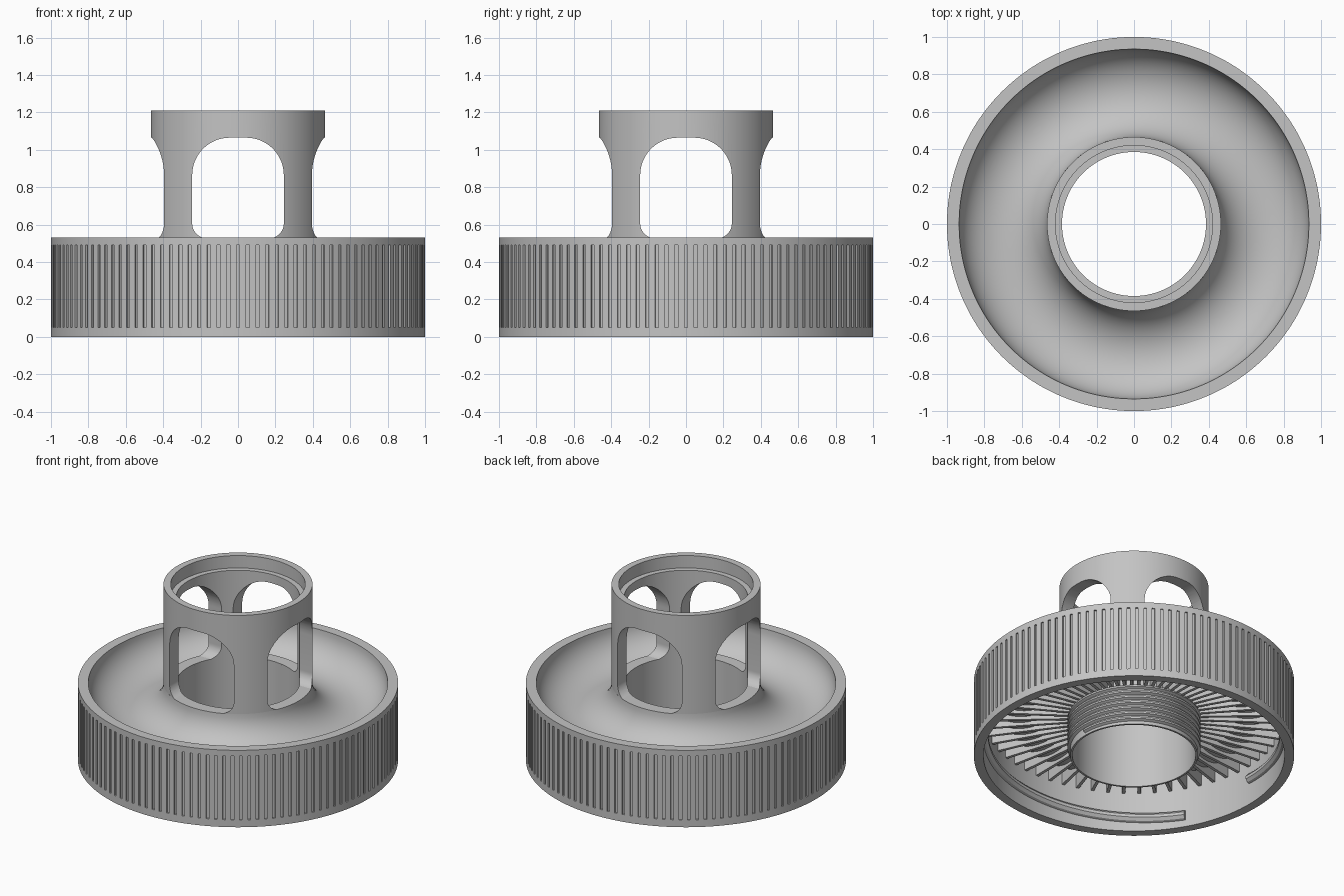
import bpy, bmesh
from math import sin, cos, pi, radians, degrees, atan2, hypot
from mathutils import Matrix

if "Cube" in bpy.data.objects:
    bpy.data.objects.remove(bpy.data.objects["Cube"])

grey = bpy.data.materials.new("plain_grey")
grey.use_nodes = True
colour = (0.55, 0.55, 0.55, 1)
grey.diffuse_color = colour
grey.node_tree.nodes["Principled BSDF"].inputs["Base Color"].default_value = colour


def make_object(name, bm):
    bmesh.ops.recalc_face_normals(bm, faces=bm.faces)
    mesh = bpy.data.meshes.new(name)
    bm.to_mesh(mesh)
    bm.free()
    mesh.materials.append(grey)
    obj = bpy.data.objects.new(name, mesh)
    bpy.context.collection.objects.link(obj)
    return obj


def smooth(obj):
    bpy.ops.object.select_all(action='DESELECT')
    obj.select_set(True)
    bpy.context.view_layer.objects.active = obj
    bpy.ops.object.shade_smooth_by_angle(angle=radians(30))


def bridge(bm, rings, closed):
    """Skin consecutive closed sections; cap the ends of an open run."""
    pairs = list(zip(rings, rings[1:]))
    if closed:
        pairs.append((rings[-1], rings[0]))
    n = len(rings[0])
    for a, b in pairs:
        for j in range(n):
            k = (j + 1) % n
            bm.faces.new((a[j], b[j], b[k], a[k]))
    if not closed:
        bm.faces.new(rings[0])
        bm.faces.new(rings[-1])


def ring_at(bm, profile, angle):
    return [bm.verts.new((r * cos(angle), r * sin(angle), z)) for r, z in profile]


def lathe(profile, steps):
    bm = bmesh.new()
    rings = [ring_at(bm, profile, 2 * pi * (i - 0.5) / steps) for i in range(steps)]
    bridge(bm, rings, True)
    return bm


def helix(bm, section, start, sweep, z0, z1, steps):
    rings = []
    for i in range(steps + 1):
        f = i / steps
        z = z0 + (z1 - z0) * f
        rings.append(ring_at(bm, [(r, z + dz) for r, dz in section],
                             radians(start + sweep * f)))
    bridge(bm, rings, False)


TOP = 0.53      # height of the cap rim and the window sills
BORE = 0.385    # radius of the through hole


def trough(a, b, t0, t1, n=24):
    """Half-ellipse cross-section of the annular dish."""
    return [(0.7 + a * cos(t), TOP - b * sin(t))
            for t in (t0 + (t1 - t0) * i / n for i in range(n + 1))]


# Cap: neck, dish underside, skirt and dish in one turned profile
cap_profile = [(BORE, TOP), (BORE, 0), (0.398, 0), (0.398, 0.43)]
cap_profile += trough(0.265, 0.24, 2.8, 0.437)
cap_profile += [(0.94, 0), (1, 0), (1, 0.05), (1, 0.49), (1, TOP)]
cap_profile += trough(0.235, 0.21, 0, pi)
bm = lathe(cap_profile, 360)

# Shallow grip grooves around the skirt
grooves = []
for f in bm.faces:
    c = f.calc_center_median()
    if hypot(c.x, c.y) > 0.99 and 0.1 < c.z < 0.4:
        if round(degrees(atan2(c.y, c.x))) % 3 == 0:
            grooves.append(f)
sunk = bmesh.ops.extrude_discrete_faces(bm, faces=grooves)["faces"]
for v in {v for f in sunk for v in f.verts}:
    v.co.x *= 0.99
    v.co.y *= 0.99
smooth(make_object("cap_body", bm))

# Collar tube with a counterbored mouth
collar = make_object("window_collar", lathe(
    [(BORE, 0.52), (0.465, 0.52), (0.465, 1.21), (0.42, 1.21),
     (0.42, 1.125), (BORE, 1.125)], 144))


# Rounded window outline, swept through the collar in both directions
def window_outline(half=0.245, low=0.527, high=1.065):
    points = []
    for cx, cz, rad, first in ((1, high, 0.2, 0), (-1, high, 0.2, 90),
                               (-1, low, 0.08, 180), (1, low, 0.08, 270)):
        x = cx * (half - rad)
        z = cz - rad if cz == high else cz + rad
        for i in range(13):
            t = radians(first + 90 * i / 12)
            points.append((x + rad * cos(t), z + rad * sin(t)))
    return points


for turn in (0, 90):
    bm = bmesh.new()
    bridge(bm, [[bm.verts.new((x, y, z)) for x, z in window_outline()]
                for y in (-0.6, 0.6)], False)
    bmesh.ops.rotate(bm, verts=bm.verts, matrix=Matrix.Rotation(radians(turn), 3, 'Z'))
    cutter = make_object("window_cutter", bm)
    cutter.hide_render = True
    cut = collar.modifiers.new("windows", 'BOOLEAN')
    cut.operation = 'DIFFERENCE'
    cut.solver = 'EXACT'
    cut.object = cutter
    bpy.ops.object.select_all(action='DESELECT')
    collar.select_set(True)
    bpy.context.view_layer.objects.active = collar
    bpy.ops.object.modifier_apply(modifier=cut.name)
    bpy.data.objects.remove(cutter)
smooth(collar)

# Radial stiffening ribs beneath the dish
rib_profile = trough(0.25, 0.225, 2.85, 0.3, 16) + [(0.945, 0.27), (0.393, 0.27), (0.393, 0.42)]
bm = bmesh.new()
for i in range(60):
    bridged = [[bm.verts.new((r, y, z)) for r, z in rib_profile] for y in (-0.01, 0.01)]
    bridge(bm, bridged, False)
    bmesh.ops.rotate(bm, verts=[v for side in bridged for v in side],
                     matrix=Matrix.Rotation(radians(6 * i), 3, 'Z'))
make_object("underside_ribs", bm)

# Screw thread on the neck
bm = bmesh.new()
helix(bm, [(0.394, -0.017), (0.416, -0.006), (0.416, 0.006), (0.394, 0.017)],
      0, 360 * 6.5, 0.03, 0.28, 520)
smooth(make_object("neck_thread", bm))

# Two sloping locking ridges inside the skirt
bm = bmesh.new()
ridge = [(0.945, -0.035), (0.925, -0.028), (0.91, -0.01),
         (0.91, 0.01), (0.925, 0.028), (0.945, 0.035)]
for start in (0, 180):
    helix(bm, ridge, start, -150, 0.18, 0.08, 75)
smooth(make_object("locking_ridges", bm))
